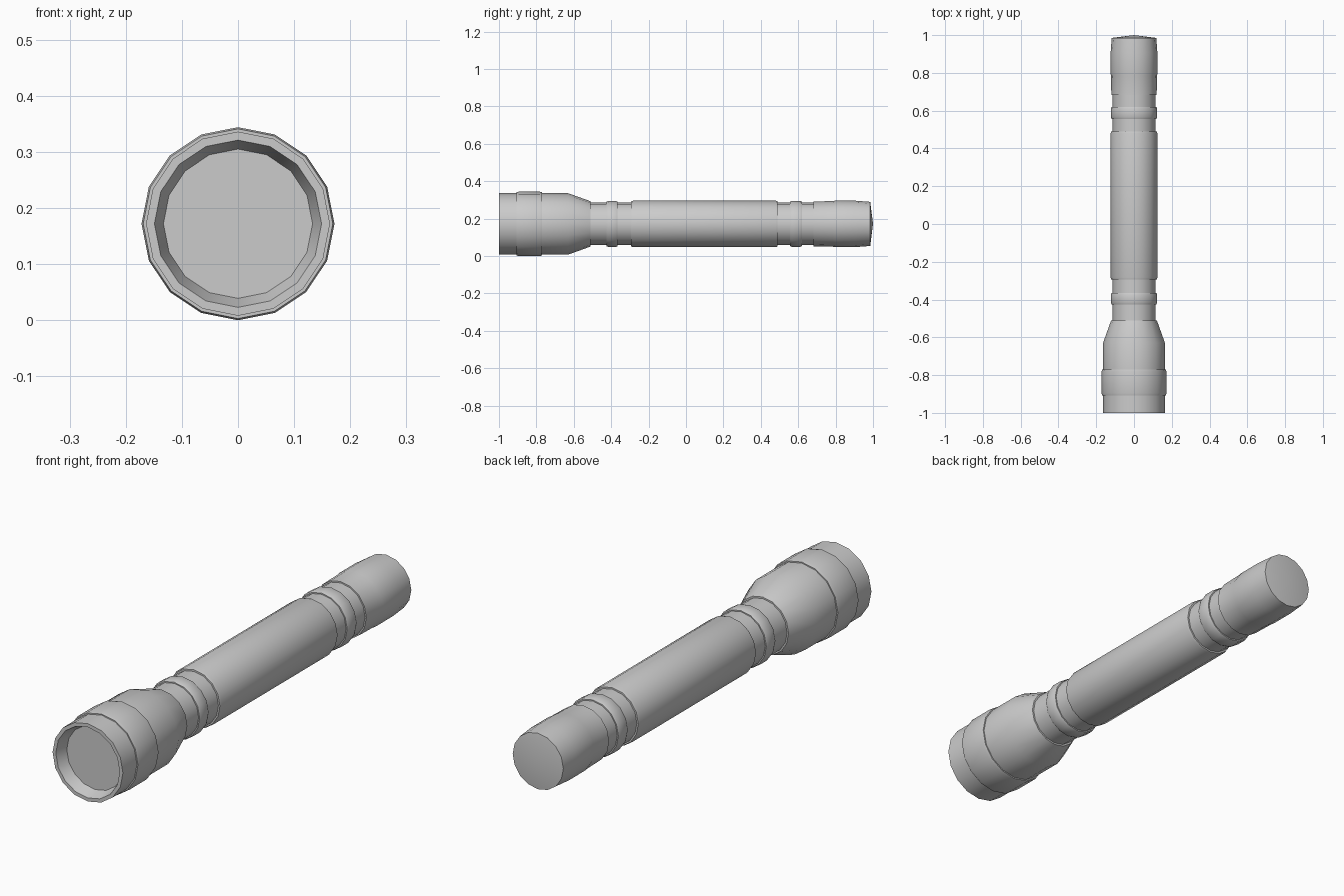
import bpy, bmesh, math

if "Cube" in bpy.data.objects:
    bpy.data.objects.remove(bpy.data.objects["Cube"])

SIDES = 16
AXIS_Z = 0.172


def lathe(name, profile):
    """Revolve (y, radius) points about the long axis; radius 0 closes an end."""
    bm = bmesh.new()
    rings = []
    for y, r in profile:
        if r == 0:
            rings.append([bm.verts.new((0, y, AXIS_Z))] * SIDES)
        else:
            rings.append([bm.verts.new((r * math.sin(2 * math.pi * i / SIDES), y,
                                        AXIS_Z + r * math.cos(2 * math.pi * i / SIDES)))
                          for i in range(SIDES)])
    for a, b in zip(rings, rings[1:]):
        for i in range(SIDES):
            j = (i + 1) % SIDES
            corners = list(dict.fromkeys((a[i], a[j], b[j], b[i])))
            bm.faces.new(corners)
    bmesh.ops.recalc_face_normals(bm, faces=bm.faces)
    mesh = bpy.data.meshes.new(name)
    bm.to_mesh(mesh)
    bm.free()
    obj = bpy.data.objects.new(name, mesh)
    bpy.context.collection.objects.link(obj)
    bpy.ops.object.select_all(action='DESELECT')
    obj.select_set(True)
    bpy.context.view_layer.objects.active = obj
    bpy.ops.object.shade_smooth_by_angle(angle=math.radians(35))
    return obj


# Whole casing: recessed lens, head, neck, grip, tail and domed end
lathe("flashlight_casing", [
    # lens and tapered rim recess
    (-0.95, 0), (-0.95, 0.133), (-1.0, 0.149), (-1.0, 0.164),
    # head with raised band, then cone to the neck
    (-0.907, 0.164), (-0.907, 0.169), (-0.895, 0.172), (-0.782, 0.172),
    (-0.77, 0.169), (-0.77, 0.164), (-0.63, 0.164), (-0.51, 0.121), (-0.51, 0.114),
    # front collar ring
    (-0.425, 0.114), (-0.425, 0.119), (-0.415, 0.123), (-0.375, 0.123),
    (-0.365, 0.119), (-0.365, 0.114),
    # long grip
    (-0.293, 0.114), (-0.293, 0.121), (-0.283, 0.124), (0.48, 0.124),
    (0.49, 0.121), (0.49, 0.114),
    # rear collar ring
    (0.557, 0.114), (0.557, 0.119), (0.567, 0.123), (0.61, 0.123),
    (0.62, 0.119), (0.62, 0.114),
    # tail cap
    (0.683, 0.114), (0.683, 0.120), (0.785, 0.122), (0.795, 0.124),
    (0.905, 0.124), (0.985, 0.118), (1.0, 0),
])
